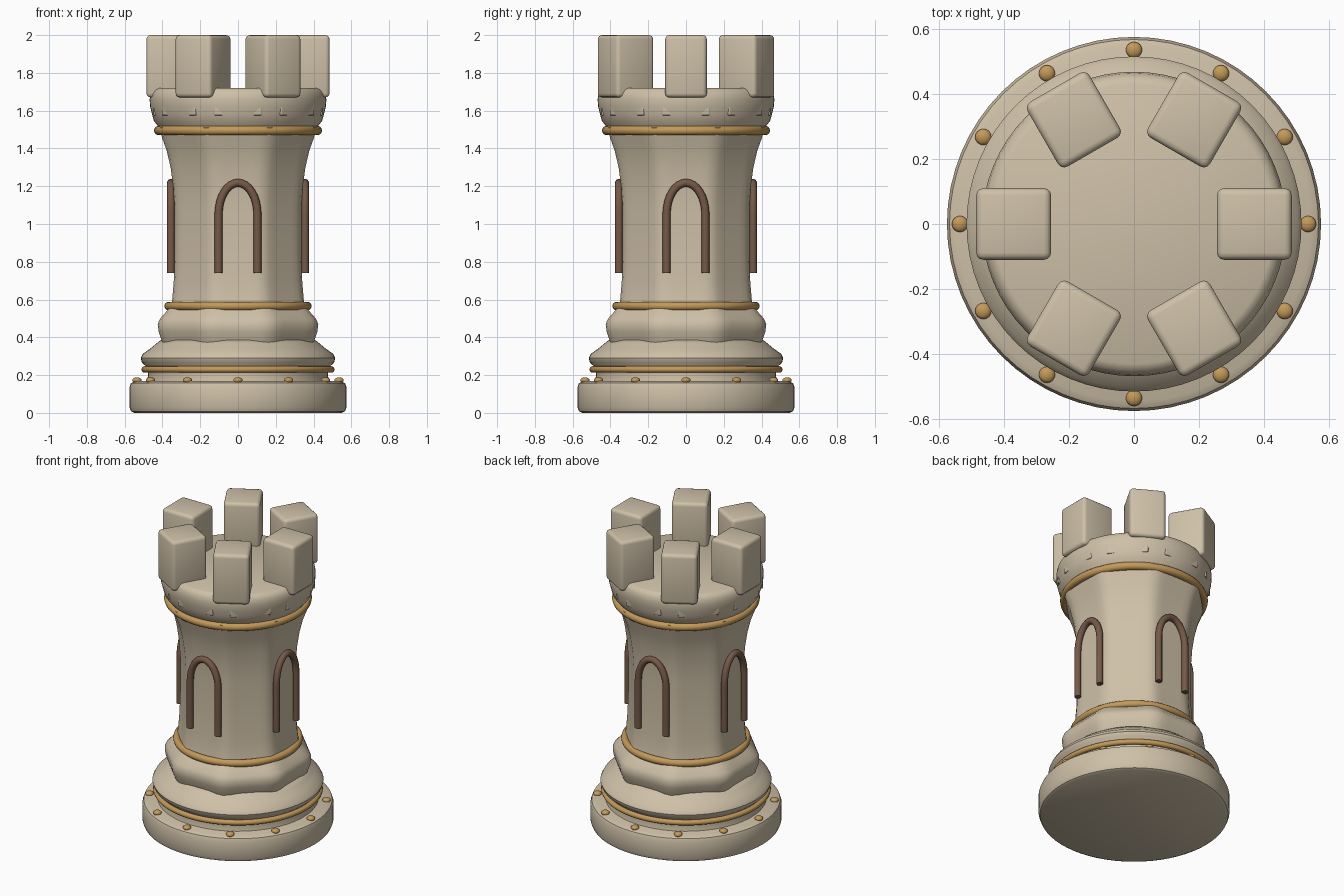
import bpy, bmesh, math
from mathutils import Matrix

cube = bpy.data.objects.get("Cube")
if cube:
    bpy.data.objects.remove(cube, do_unlink=True)


def make_material(name, rgb):
    mat = bpy.data.materials.new(name)
    mat.use_nodes = True
    mat.diffuse_color = (*rgb, 1)
    mat.node_tree.nodes["Principled BSDF"].inputs["Base Color"].default_value = (*rgb, 1)
    return mat


STONE = make_material("warm stone", (0.62, 0.53, 0.39))
GOLD = make_material("antique gold", (0.55, 0.32, 0.10))
BROWN = make_material("dark brown", (0.18, 0.10, 0.065))


def finish(obj, mat, angle=40):
    obj.data.materials.append(mat)
    bpy.ops.object.select_all(action="DESELECT")
    obj.select_set(True)
    bpy.context.view_layer.objects.active = obj
    bpy.ops.object.shade_smooth_by_angle(angle=math.radians(angle))
    return obj


def from_bmesh(name, bm, mat):
    mesh = bpy.data.meshes.new(name)
    bmesh.ops.recalc_face_normals(bm, faces=bm.faces)
    bm.to_mesh(mesh)
    bm.free()
    obj = bpy.data.objects.new(name, mesh)
    bpy.context.collection.objects.link(obj)
    return finish(obj, mat)


def round_section(a):
    return 1.0


def octagon_section(a):
    # Octagon with flats facing the axes and softened corners
    step = math.pi / 4
    off = (a + step / 2) % step - step / 2
    return min(1 / math.cos(off), 1.06)


def turned(name, profile, section=round_section, segments=64):
    """Capped solid swept around z from (radius, height) points."""
    bm = bmesh.new()
    rings = []
    for r, z in profile:
        angles = [math.tau * i / segments for i in range(segments)]
        rings.append([bm.verts.new((r * section(a) * math.cos(a),
                                    r * section(a) * math.sin(a), z)) for a in angles])
    for low, high in zip(rings, rings[1:]):
        for i in range(segments):
            j = (i + 1) % segments
            bm.faces.new((low[i], low[j], high[j], high[i]))
    bm.faces.new(rings[0][::-1])
    bm.faces.new(rings[-1])
    return from_bmesh(name, bm, STONE)


def block(name, inner, outer, width, low, high, angle, bevel):
    """Bevelled box standing on a radius at the given angle."""
    bm = bmesh.new()
    bmesh.ops.create_cube(bm, size=1)
    bmesh.ops.scale(bm, vec=(outer - inner, width, high - low), verts=bm.verts)
    bmesh.ops.bevel(bm, geom=bm.edges[:], offset=bevel, segments=3,
                    profile=0.5, affect="EDGES")
    bmesh.ops.translate(bm, vec=((inner + outer) / 2, 0, (low + high) / 2), verts=bm.verts)
    bmesh.ops.rotate(bm, matrix=Matrix.Rotation(angle, 3, "Z"), verts=bm.verts)
    return from_bmesh(name, bm, STONE)


def gold_ring(name, major, minor, z):
    bpy.ops.mesh.primitive_torus_add(major_radius=major, minor_radius=minor, location=(0, 0, z),
                                     major_segments=64, minor_segments=12)
    bpy.context.object.name = name
    finish(bpy.context.object, GOLD, 60)


# Round foot and stepped plinth
turned("foot", [(0.55, 0), (0.566, 0.008), (0.575, 0.03), (0.575, 0.135),
                (0.567, 0.157), (0.545, 0.168)])
turned("plinth", [(0.49, 0.15), (0.475, 0.20), (0.485, 0.245), (0.508, 0.265), (0.515, 0.29),
                  (0.503, 0.313), (0.465, 0.34), (0.435, 0.365), (0.41, 0.385)])

# Eight-sided collar and flared tower
turned("collar", [(0.395, 0.36), (0.405, 0.385), (0.42, 0.43), (0.425, 0.47),
                  (0.412, 0.50), (0.385, 0.53), (0.36, 0.56)], octagon_section)
turned("tower", [(0.36, 0.54), (0.348, 0.60), (0.34, 0.70), (0.335, 0.85), (0.335, 1.08),
                 (0.343, 1.20), (0.357, 1.30), (0.378, 1.39), (0.40, 1.45),
                 (0.417, 1.51)], octagon_section)

# Round crown under the battlements
turned("crown", [(0.41, 1.49), (0.425, 1.52), (0.445, 1.545), (0.455, 1.58), (0.465, 1.62),
                 (0.468, 1.66), (0.463, 1.69), (0.45, 1.71), (0.43, 1.72)])
for i in range(8):
    block(f"corbel_{i + 1}", 0.36, 0.449, 0.25, 1.575, 1.655, i * math.tau / 8, 0.006)
for i in range(6):
    block(f"merlon_{i + 1}", 0.255, 0.485, 0.22, 1.67, 2.0, i * math.tau / 6, 0.022)

# Gold bands and studs
gold_ring("foot_band", 0.494, 0.017, 0.23)
gold_ring("waist_band", 0.367, 0.023, 0.565)
gold_ring("crown_band", 0.42, 0.025, 1.495)
for i in range(12):
    a = math.tau * i / 12
    bpy.ops.mesh.primitive_uv_sphere_add(segments=16, ring_count=10, radius=0.025,
                                         location=(0.535 * math.cos(a), 0.535 * math.sin(a), 0.172))
    stud = bpy.context.object
    stud.name = f"stud_{i + 1}"
    stud.scale.z = 0.65
    finish(stud, GOLD, 60)

# Tall arch mouldings on the four main faces
arch_points = [(-0.103, 0.74)]
for k in range(17):
    t = math.pi * (1 - k / 16)
    arch_points.append((0.103 * math.cos(t), 1.05 + 0.168 * math.sin(t)))
arch_points.append((0.103, 0.74))
for i, side in enumerate(("front", "left", "back", "right")):
    curve = bpy.data.curves.new(f"{side}_arch", "CURVE")
    curve.dimensions = "3D"
    curve.bevel_depth = 0.021
    curve.bevel_resolution = 3
    curve.use_fill_caps = True
    spline = curve.splines.new("POLY")
    spline.points.add(len(arch_points) - 1)
    for point, (x, z) in zip(spline.points, arch_points):
        point.co = (x, -0.355, z, 1)
    arch = bpy.data.objects.new(f"{side}_arch", curve)
    arch.rotation_euler.z = i * math.pi / 2
    bpy.context.collection.objects.link(arch)
    bpy.ops.object.select_all(action="DESELECT")
    arch.select_set(True)
    bpy.context.view_layer.objects.active = arch
    bpy.ops.object.convert(target="MESH")
    finish(bpy.context.object, BROWN, 50)
